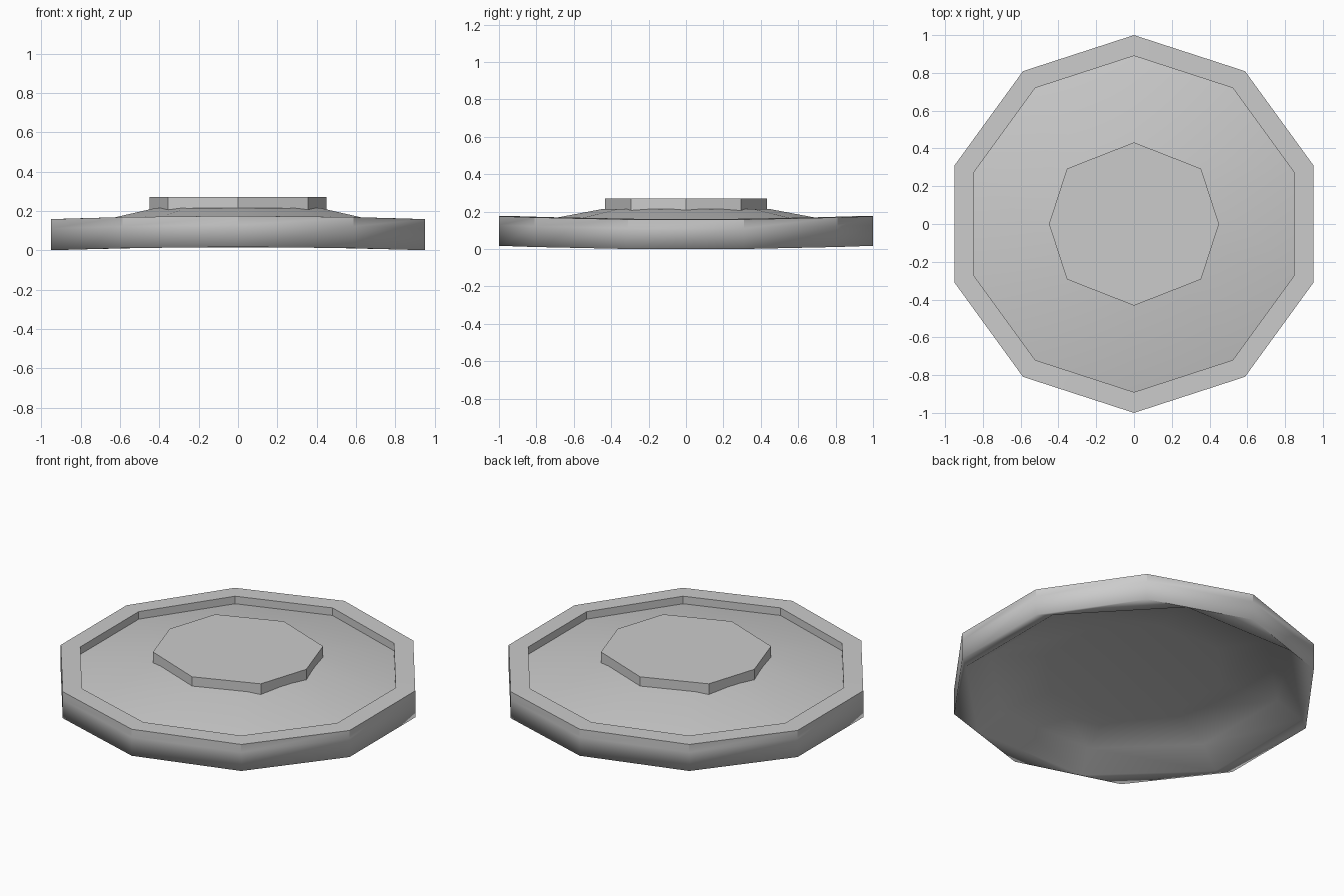
import bpy, bmesh
from math import sin, cos, pi

if "Cube" in bpy.data.objects:
    bpy.data.objects.remove(bpy.data.objects["Cube"])


def finish(bm, name, sharp_test):
    bmesh.ops.recalc_face_normals(bm, faces=bm.faces)
    for f in bm.faces:
        f.smooth = True
    for e in bm.edges:
        e.smooth = not sharp_test(e)
    mesh = bpy.data.meshes.new(name)
    bm.to_mesh(mesh)
    bm.free()
    obj = bpy.data.objects.new(name, mesh)
    bpy.context.collection.objects.link(obj)
    return obj


def bridge(bm, a, b):
    n = len(a)
    for i in range(n):
        bm.faces.new((a[i], a[(i + 1) % n], b[(i + 1) % n], b[i]))


def ring(bm, sides, start, r, z, sag):
    # the disc droops slightly towards its left and right sides
    verts = []
    for i in range(sides):
        a = start + 2 * pi * i / sides
        x, y = r * cos(a), r * sin(a)
        verts.append(bm.verts.new((x, y, z - sag * (x / 0.951) ** 2)))
    return verts


def edge_loop(verts):
    loop = []
    for a, b in zip(verts, verts[1:] + verts[:1]):
        loop += [e for e in a.link_edges if e.other_vert(a) is b]
    return loop


# Ten-sided dish: outer wall, raised rim, sloping centre
bm = bmesh.new()
profile = [(1.0, 0.017), (1.0, 0.128), (1.0, 0.175),
           (0.89, 0.175), (0.89, 0.130), (0.44, 0.215)]
rings = [ring(bm, 10, pi / 2, r, z, 0.017 if z < 0.2 else 0) for r, z in profile]
for a, b in zip(rings, rings[1:]):
    bridge(bm, a, b)
bm.faces.new(rings[-1])

# Eight-sided hollow in the underside
hollow = [ring(bm, 8, pi / 8, r, z, s) for r, z, s in
          [(0.95, 0.017, 0.017), (0.81, 0.105, 0.012), (0.5, 0.145, 0)]]
for a, b in zip(hollow, hollow[1:]):
    bridge(bm, a, b)
bm.faces.new(hollow[-1])
bmesh.ops.bridge_loops(bm, edges=edge_loop(rings[0]) + edge_loop(hollow[0]))

# Crisp edges on the rim; the lower wall rolls softly into the underside
crisp = {v for r in rings[1:5] for v in r}
lower = set(rings[1])


def dish_sharp(e):
    a, b = e.verts
    return (a in crisp and b in crisp and not (a in lower and b in lower)
            and e.calc_face_angle(0) > 0.5)


finish(bm, "dish", dish_sharp)

# Eight-sided centre button
outline = [(0.45, 0), (0.355, 0.293), (0, 0.432), (-0.355, 0.293),
           (-0.45, 0), (-0.355, -0.293), (0, -0.432), (0.355, -0.293)]
bm = bmesh.new()
low, high = [[bm.verts.new((x, y, z)) for x, y in outline] for z in (0.2, 0.27)]
bridge(bm, low, high)
bm.faces.new(low)
bm.faces.new(high)
finish(bm, "centre_button", lambda e: True)
